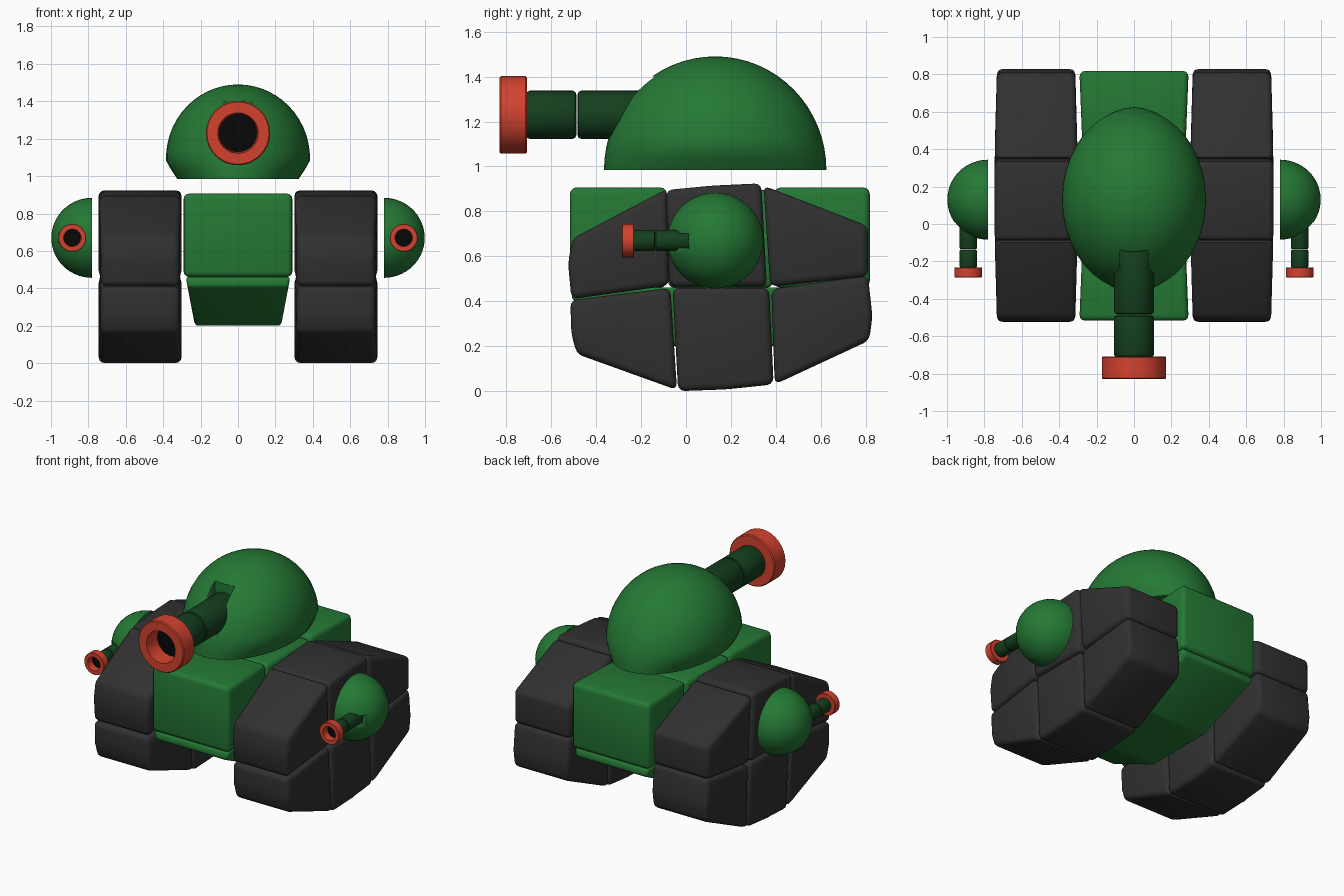
import bpy, bmesh
from math import sin, cos, pi, sqrt, radians
from mathutils import Matrix, Vector

if "Cube" in bpy.data.objects:
    bpy.data.objects.remove(bpy.data.objects["Cube"])


def material(name, r, g, b):
    m = bpy.data.materials.new(name)
    m.diffuse_color = (r, g, b, 1)
    m.use_nodes = True
    m.node_tree.nodes["Principled BSDF"].inputs["Base Color"].default_value = m.diffuse_color
    return m


GREEN = material("green", 0.018, 0.19, 0.035)
DARK = material("dark_green", 0.007, 0.05, 0.013)
GREY = material("track_grey", 0.03, 0.03, 0.03)
RED = material("red", 0.65, 0.055, 0.028)
BLACK = material("black", 0.002, 0.002, 0.002)


def finish(bm, name, mat, matrix=Matrix(), angle=35):
    bmesh.ops.transform(bm, matrix=matrix, verts=bm.verts)
    bmesh.ops.recalc_face_normals(bm, faces=bm.faces)
    me = bpy.data.meshes.new(name)
    bm.to_mesh(me)
    bm.free()
    ob = bpy.data.objects.new(name, me)
    bpy.context.collection.objects.link(ob)
    me.materials.append(mat)
    bpy.ops.object.select_all(action='DESELECT')
    ob.select_set(True)
    bpy.context.view_layer.objects.active = ob
    bpy.ops.object.shade_smooth_by_angle(angle=radians(angle))
    return ob


def block(name, yz, xs0, xs1, mat, bevel=0.025):
    """Rounded block from a side outline; per-point x limits on both sides."""
    bm = bmesh.new()
    a = [bm.verts.new((x, *p)) for x, p in zip(xs0, yz)]
    b = [bm.verts.new((x, *p)) for x, p in zip(xs1, yz)]
    n = len(yz)
    bm.faces.new(a)
    bm.faces.new(b[::-1])
    for i in range(n):
        j = (i + 1) % n
        bm.faces.new((a[i], b[i], b[j], a[j]))
    bmesh.ops.recalc_face_normals(bm, faces=bm.faces)
    bmesh.ops.bevel(bm, geom=bm.edges[:], offset=bevel, segments=3, profile=0.5,
                    affect='EDGES', clamp_overlap=True)
    return finish(bm, name, mat)


def loft(rings, closed=False):
    bm = bmesh.new()
    vs = [[bm.verts.new(p) for p in r] for r in rings]
    pairs = list(zip(vs, vs[1:])) + ([(vs[-1], vs[0])] if closed else [])
    n = len(vs[0])
    for r, s in pairs:
        for i in range(n):
            j = (i + 1) % n
            bm.faces.new((r[i], r[j], s[j], s[i]))
    bmesh.ops.remove_doubles(bm, verts=bm.verts, dist=1e-5)
    return bm


def lathe(profile, closed=False, n=32, axis_z=0.245):
    """Turn (radius, y) points about the gun axis."""
    return loft([[Vector((r * cos(2 * pi * i / n), y, axis_z + r * sin(2 * pi * i / n)))
                  for i in range(n)] for r, y in profile], closed)


def tube(y0, y1, r=0.108, c=0.018):
    return lathe([(0, y0), (r - c, y0), (r - c * 0.3, y0 + c * 0.3), (r, y0 + c),
                  (r, y1 - c), (r - c * 0.3, y1 - c * 0.3), (r - c, y1), (0, y1)])


def turret(name, matrix, narrow):
    """Half-dome with a slotted gun pointing to -y."""
    rings, n = [], 40
    for k in range(17):
        a = pi / 2 * k / 16
        z, hy = 0.505 * sin(a), 0.495 * cos(a)
        hx = hy
        if narrow:
            hx = (0.325 + 0.06 * min(z / 0.09, 1)) if z < 0.11 else \
                0.385 * sqrt(max(0, 1 - ((z - 0.11) / 0.395) ** 2))
        if k == 16:
            hx = hy = 0
        rings.append([Vector((hx * cos(2 * pi * i / n), hy * sin(2 * pi * i / n), z))
                      for i in range(n)])
    rings.insert(0, [Vector((0, 0, 0))] * n)
    dome = finish(loft(rings), name + "_dome", GREEN, matrix)
    # slot the gun passes through
    bm = bmesh.new()
    bmesh.ops.create_cube(bm, size=1, matrix=Matrix.Translation((0, -0.42, 0.285)) @
                          Matrix.Diagonal((0.15, 0.30, 0.26, 1)))
    cutter = finish(bm, name + "_slot_cutter", GREEN, matrix)
    cutter.hide_render = True
    cutter.hide_viewport = True
    mod = dome.modifiers.new("slot", 'BOOLEAN')
    mod.operation = 'DIFFERENCE'
    mod.object = cutter
    # gun
    finish(tube(-0.613, -0.22), name + "_barrel_inner", DARK, matrix)
    finish(tube(-0.842, -0.618), name + "_barrel_outer", DARK, matrix)
    finish(lathe([(0.108, -0.96), (0.166, -0.96), (0.172, -0.954), (0.172, -0.844),
                  (0.166, -0.838), (0.1, -0.838)], closed=True),
           name + "_muzzle", RED, matrix)
    finish(lathe([(0, -0.852), (0.107, -0.852), (0.107, -0.84), (0, -0.84)]),
           name + "_bore", BLACK, matrix)


# main turret and side pods
turret("main_turret", Matrix.Translation((0, 0.13, 0.985)), True)
for s, side in ((1, "right"), (-1, "left")):
    turret(side + "_pod", Matrix.Translation((s * 0.78, 0.13, 0.67)) @
           Matrix.Rotation(s * pi / 2, 4, 'Y') @ Matrix.Scale(0.432, 4), False)

# track blocks
TRACK = {
    "upper_front": [(-0.51, 0.41), (-0.525, 0.57), (-0.505, 0.68), (-0.085, 0.9), (-0.075, 0.47)],
    "upper_middle": [(-0.075, 0.465), (-0.09, 0.895), (0.12, 0.915), (0.335, 0.925), (0.36, 0.465)],
    "upper_back": [(0.375, 0.465), (0.345, 0.915), (0.81, 0.735), (0.81, 0.51)],
    "lower_front": [(-0.515, 0.405), (-0.07, 0.46), (-0.04, 0.005), (-0.485, 0.165), (-0.51, 0.25)],
    "lower_middle": [(-0.06, 0.46), (0.37, 0.46), (0.39, 0.03), (0.18, 0.008), (-0.035, 0.0)],
    "lower_back": [(0.38, 0.455), (0.81, 0.515), (0.83, 0.33), (0.815, 0.225), (0.395, 0.03)],
}
for s, side in ((1, "right"), (-1, "left")):
    for part, pts in TRACK.items():
        ends = [0.012 if y < -0.4 or y > 0.7 else 0 for y, z in pts]
        block(f"{side}_track_{part}", pts, [s * (0.302 + e) for e in ends],
              [s * (0.745 - e) for e in ends], GREY, 0.03)

# hull: three upper blocks and a tapered belly
for part, y0, y1, top, w0, w1 in (("front", -0.517, -0.085, 0.907, 0.292, 0.275),
                                  ("middle", -0.08, 0.388, 0.895, 0.275, 0.275),
                                  ("back", 0.393, 0.818, 0.907, 0.275, 0.292)):
    w = [w0, w0, w1, w1]
    block("hull_" + part, [(y0, 0.46), (y0, top), (y1, top), (y1, 0.46)],
          [-v for v in w], w, GREEN, 0.03)
belly = [(-0.5, 0.462), (-0.512, 0.41), (-0.08, 0.2), (0.4, 0.2), (0.812, 0.41), (0.8, 0.462)]
w = [0.28, 0.27, 0.23, 0.23, 0.27, 0.28]
block("hull_belly", belly, [-v for v in w], w, GREEN, 0.018)
